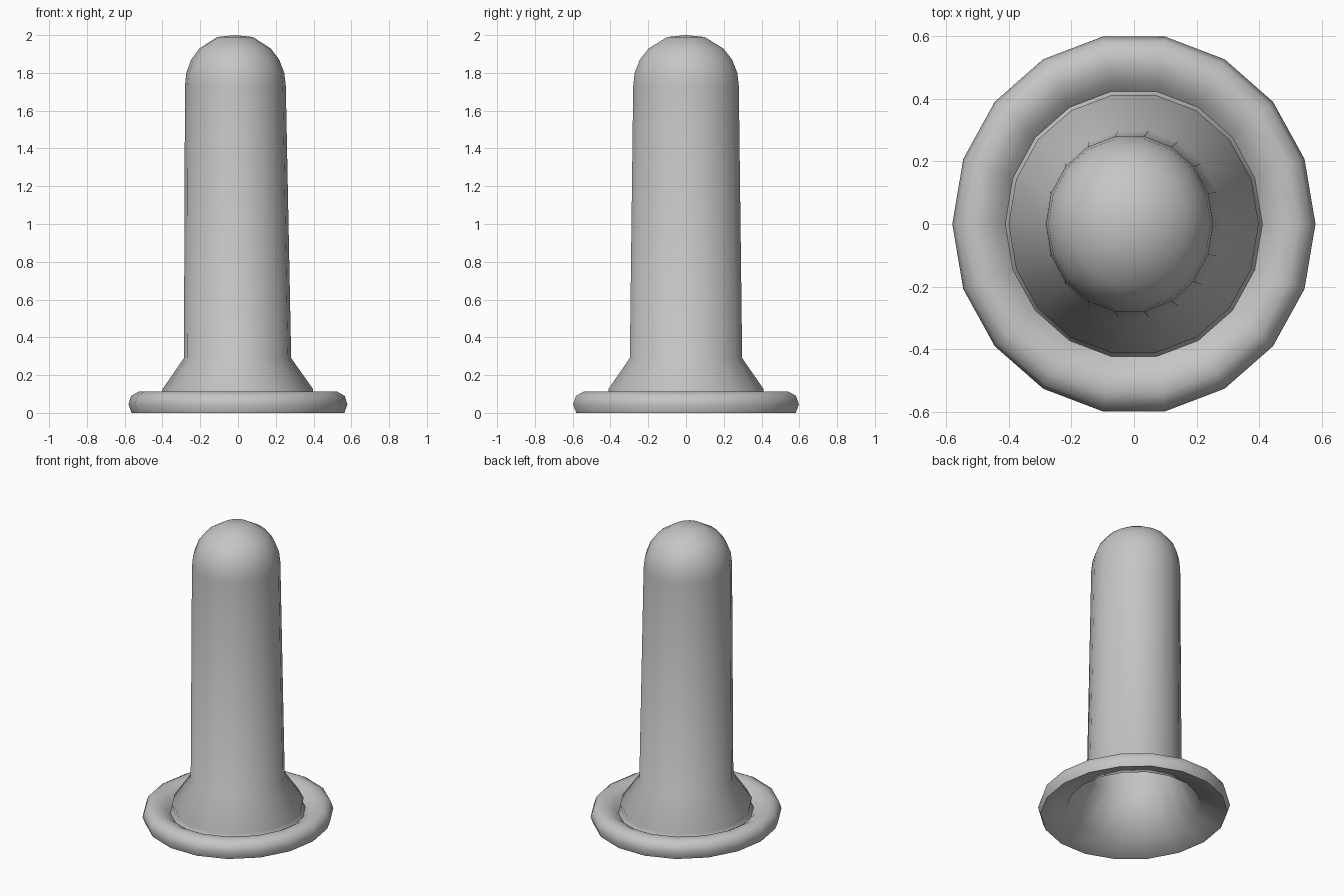
import bpy, bmesh, math

cube = bpy.data.objects.get("Cube")
if cube:
    bpy.data.objects.remove(cube, do_unlink=True)

SIDES = 18

# One plain grey material
grey = bpy.data.materials.new("soft grey")
grey.use_nodes = True
colour = (0.56, 0.56, 0.56, 1)
grey.diffuse_color = colour
bsdf = next(n for n in grey.node_tree.nodes if n.type == 'BSDF_PRINCIPLED')
bsdf.inputs["Base Color"].default_value = colour
bsdf.inputs["Roughness"].default_value = 0.6


def lathe(name, profile):
    """Spin (radius, z) points into a slightly oval, slightly leaning shell."""
    bm = bmesh.new()
    rings = []
    for r, z in profile:
        lean = -0.008 * z
        squash = 0.955 if z < 0.15 else 0.94
        if r == 0:
            rings.append([bm.verts.new((lean, 0, z))])
            continue
        ring = []
        for i in range(SIDES):
            a = math.tau * i / SIDES
            ring.append(bm.verts.new((lean + squash * r * math.cos(a), r * math.sin(a), z)))
        rings.append(ring)
    for low, high in zip(rings, rings[1:]):
        for i in range(SIDES):
            j = (i + 1) % SIDES
            corners = [low[i % len(low)], low[j % len(low)], high[j % len(high)], high[i % len(high)]]
            bm.faces.new(list(dict.fromkeys(corners)))
    bmesh.ops.recalc_face_normals(bm, faces=bm.faces)
    mesh = bpy.data.meshes.new(name)
    bm.to_mesh(mesh)
    bm.free()
    mesh.materials.append(grey)
    obj = bpy.data.objects.new(name, mesh)
    bpy.context.collection.objects.link(obj)
    bpy.ops.object.select_all(action='DESELECT')
    obj.select_set(True)
    bpy.context.view_layer.objects.active = obj
    bpy.ops.object.shade_smooth_by_angle(angle=math.radians(65))
    return obj


# Hollow inside, from the tip down to the open mouth
inside = [(0, 1.99), (0.1, 1.98), (0.19, 1.92), (0.27, 1.78),
          (0.275, 1.72), (0.295, 0.29), (0.425, 0.05)]
# Rolled rim around the mouth
rim = [(0.59, 0), (0.607, 0.045), (0.592, 0.09), (0.55, 0.113),
       (0.5, 0.11), (0.455, 0.085), (0.43, 0.062)]
# Flared foot, shaft and rounded tip
outside = [(0.412, 0.09), (0.418, 0.125), (0.302, 0.29), (0.284, 1.73),
           (0.276, 1.8), (0.248, 1.87), (0.2, 1.93), (0.1, 1.99), (0, 2)]

lathe("hollow_sleeve", inside + rim + outside)
